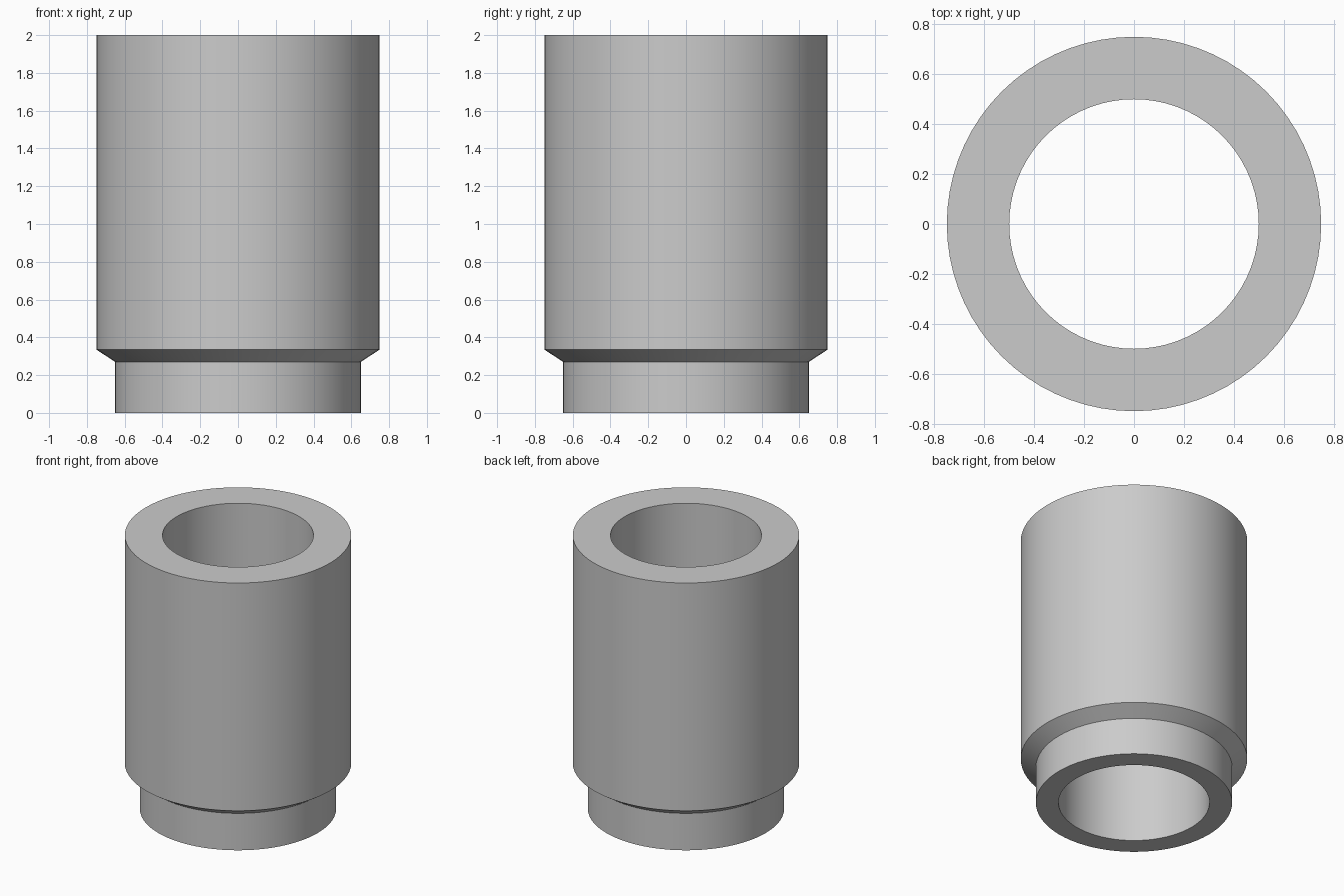
import bpy
import bmesh
from math import pi, radians
from mathutils import Matrix

cube = bpy.data.objects.get("Cube")
if cube:
    bpy.data.objects.remove(cube, do_unlink=True)

SEGMENTS = 72
BORE, NECK, BODY = 0.5, 0.65, 0.75
NECK_TOP, BODY_BOTTOM, HEIGHT = 0.27, 0.335, 2.0

# Plain grey material
grey = bpy.data.materials.new("plain_grey")
grey.use_nodes = True
colour = (0.6, 0.6, 0.6, 1)
grey.diffuse_color = colour
grey.node_tree.nodes["Principled BSDF"].inputs["Base Color"].default_value = colour

# Closed wall profile: bore, rim, body, chamfer, neck
profile = [(BORE, 0), (NECK, 0), (NECK, NECK_TOP), (BODY, BODY_BOTTOM),
           (BODY, HEIGHT), (BORE, HEIGHT)]

# Revolve the profile into a stepped sleeve
bm = bmesh.new()
rings = []
for i in range(SEGMENTS):
    turn = Matrix.Rotation(2 * pi * i / SEGMENTS, 3, "Z")
    ring = []
    for r, z in profile:
        vert = bm.verts.new((r, 0, z))
        vert.co = turn @ vert.co
        ring.append(vert)
    rings.append(ring)
for i, ring in enumerate(rings):
    following = rings[(i + 1) % SEGMENTS]
    for j in range(len(profile)):
        k = (j + 1) % len(profile)
        bm.faces.new((ring[j], following[j], following[k], ring[k]))
bmesh.ops.recalc_face_normals(bm, faces=bm.faces)

mesh = bpy.data.meshes.new("stepped_sleeve")
bm.to_mesh(mesh)
bm.free()
mesh.materials.append(grey)
sleeve = bpy.data.objects.new("stepped_sleeve", mesh)
bpy.context.collection.objects.link(sleeve)

# Smooth round walls with crisp rims
bpy.ops.object.select_all(action="DESELECT")
sleeve.select_set(True)
bpy.context.view_layer.objects.active = sleeve
bpy.ops.object.shade_smooth_by_angle(angle=radians(30))
